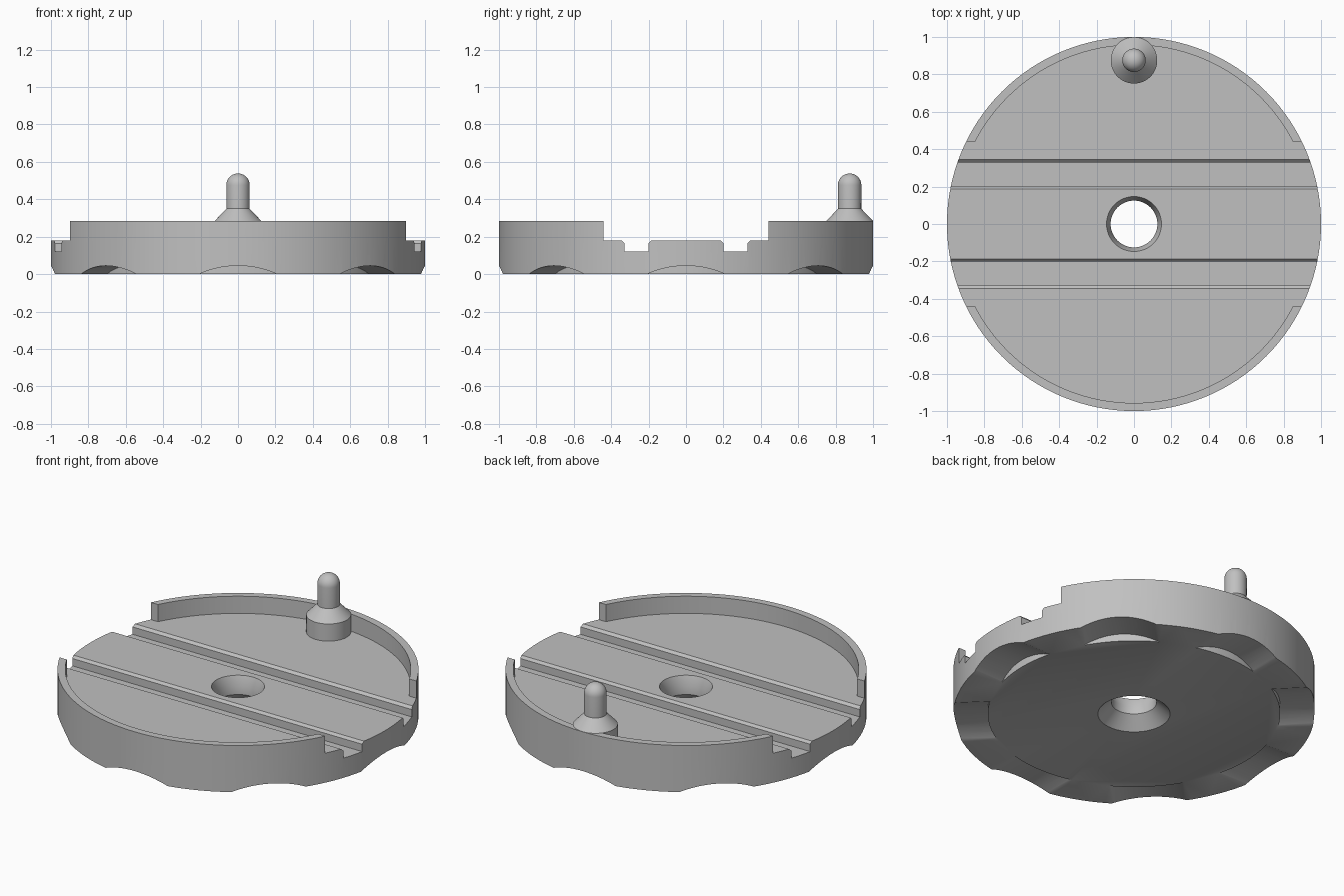
import bpy
import bmesh
from math import sin, cos, pi, radians
from mathutils import Matrix, Vector

if "Cube" in bpy.data.objects:
    bpy.data.objects.remove(bpy.data.objects["Cube"])

grey = bpy.data.materials.new("plain grey")
grey.use_nodes = True
colour = (0.53, 0.53, 0.53, 1)
grey.diffuse_color = colour
grey.node_tree.nodes["Principled BSDF"].inputs["Base Color"].default_value = colour

FLOOR, RIM, RIM_END = 0.18, 0.285, 0.44


def add_object(name, bm):
    bmesh.ops.recalc_face_normals(bm, faces=bm.faces)
    mesh = bpy.data.meshes.new(name)
    bm.to_mesh(mesh)
    bm.free()
    mesh.materials.append(grey)
    obj = bpy.data.objects.new(name, mesh)
    bpy.context.collection.objects.link(obj)
    return obj


def lathe(name, profile, segments=128, centre=(0, 0, 0)):
    """Solid of revolution from (radius, z) points; closed by end caps."""
    bm = bmesh.new()
    rings = [[bm.verts.new((r * cos(2 * pi * i / segments) + centre[0],
                            r * sin(2 * pi * i / segments) + centre[1],
                            z + centre[2])) for i in range(segments)]
             for r, z in profile]
    for low, high in zip(rings, rings[1:]):
        for i in range(segments):
            j = (i + 1) % segments
            bm.faces.new((low[i], low[j], high[j], high[i]))
    bm.faces.new(rings[0])
    bm.faces.new(rings[-1])
    return add_object(name, bm)


def bar(name, profile, length=2.4):
    """Prism along x from (y, z) points."""
    bm = bmesh.new()
    face = bm.faces.new([bm.verts.new((-length / 2, y, z)) for y, z in profile])
    out = bmesh.ops.extrude_face_region(bm, geom=[face])["geom"]
    moved = [g for g in out if isinstance(g, bmesh.types.BMVert)]
    bmesh.ops.translate(bm, verts=moved, vec=(length, 0, 0))
    return add_object(name, bm)


def cut(target, cutter):
    mod = target.modifiers.new("cut " + cutter.name, 'BOOLEAN')
    mod.operation = 'DIFFERENCE'
    mod.solver = 'EXACT'
    mod.object = cutter
    bpy.context.view_layer.objects.active = target
    bpy.ops.object.modifier_apply(modifier=mod.name)
    bpy.data.objects.remove(cutter)


def smooth(obj):
    bpy.ops.object.select_all(action='DESELECT')
    obj.select_set(True)
    bpy.context.view_layer.objects.active = obj
    bpy.ops.object.shade_smooth_by_angle(angle=radians(25))


# Round base with a raised rim, open on both sides
base = lathe("round_base", [(1, 0), (1, RIM)])
cut(base, lathe("rim_pocket", [(0.957, FLOOR), (0.957, 0.5)]))
cut(base, bar("side_opening", [(-RIM_END, FLOOR), (RIM_END, FLOOR),
                               (RIM_END, 0.5), (-RIM_END, 0.5)]))

# Two chamfered grooves across the floor
for side in (-1, 1):
    profile = [(0.2, 0.12), (0.33, 0.12), (0.33, 0.165), (0.345, FLOOR),
               (0.345, 0.3), (0.187, 0.3), (0.187, FLOOR), (0.2, 0.165)]
    cut(base, bar("groove", [(side * y, z) for y, z in profile]))

# Centre hole, countersunk above and below
cut(base, lathe("centre_hole", [(0.2, -0.1), (0.2, 0), (0.125, 0.072),
                                (0.125, 0.12), (0.147, FLOOR), (0.147, 0.3)], 64))

# Eight shallow finger scallops around the underside
RADIUS, DEPTH, INNER = 0.51, 0.045, 0.81
for k in range(8):
    bm = bmesh.new()
    place = (Matrix.Rotation(k * pi / 4, 4, 'Z')
             @ Matrix.Translation((1.0, 0, DEPTH - RADIUS))
             @ Matrix.Rotation(pi / 2, 4, 'Y'))
    bmesh.ops.create_cone(bm, cap_ends=True, segments=96, radius1=RADIUS,
                          radius2=RADIUS, depth=0.7, matrix=place)
    scallop = add_object("scallop", bm)
    cut(scallop, lathe("scallop_core", [(INNER, -1.2), (INNER, 0.3)]))
    cut(base, scallop)
smooth(base)

# Locating pin: foot, cone, shaft and domed tip
PIN, TIP = 0.062, 0.476
dome = [(PIN * cos(a * pi / 20) + 0.0005, TIP + PIN * sin(a * pi / 20))
        for a in range(11)]
pin = lathe("locating_pin", [(0.124, 0.15), (0.124, RIM), (PIN, 0.35)] + dome,
            64, (0, 0.875, 0))
smooth(pin)
